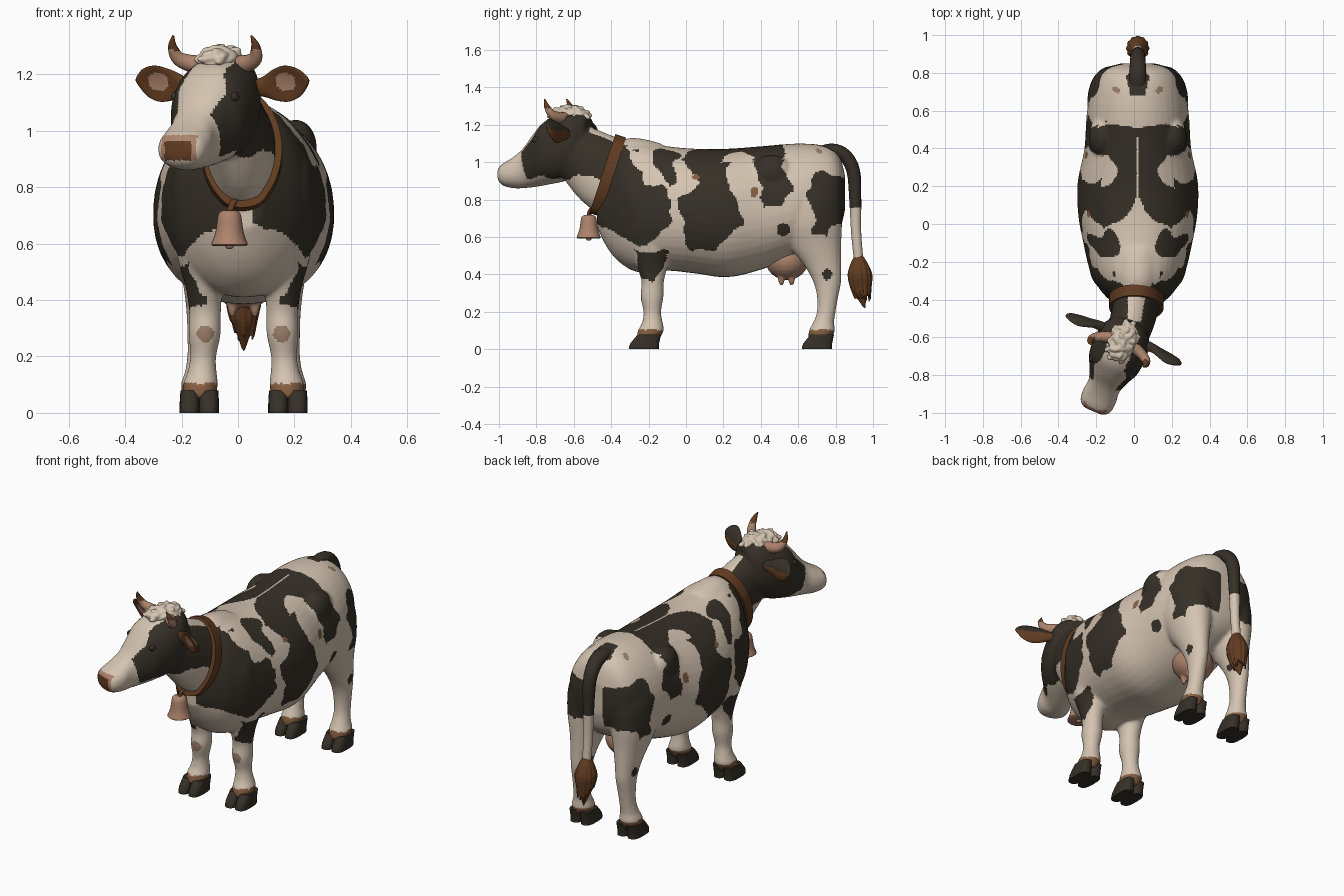
import bpy, bmesh, math, random
from mathutils import Vector, Matrix
from mathutils.bvhtree import BVHTree

if "Cube" in bpy.data.objects:
    bpy.data.objects.remove(bpy.data.objects["Cube"])

random.seed(4)
CX = 0.02
I4 = Matrix.Identity(4)
# head frame: turned toward -x, local -y is the muzzle direction
HEAD = Matrix.Translation((-0.05, -0.6, 0)) @ Matrix.Rotation(math.radians(-23), 4, 'Z')
HEAD_INV = HEAD.inverted()


def mat(name, col):
    m = bpy.data.materials.new(name)
    m.diffuse_color = (*col, 1)
    m.use_nodes = True
    m.node_tree.nodes["Principled BSDF"].inputs["Base Color"].default_value = m.diffuse_color
    return m


CREAM, BLACK, BROWN, PINK, TAN, SOFT = range(6)
MATS = [mat("cream_hide", (0.66, 0.55, 0.44)), mat("black_hide", (0.036, 0.029, 0.02)),
        mat("brown_leather", (0.12, 0.045, 0.015)), mat("pink_skin", (0.42, 0.23, 0.15)),
        mat("tan_brown", (0.24, 0.115, 0.055)), mat("soft_tan", (0.33, 0.21, 0.14))]


def finish(name, bm, rule=CREAM, angle=40, voxel=0, smooth=3):
    """Make an object; rule is a material index or a function of face centre and normal.
    A voxel size fuses overlapping pieces into one skin."""
    bmesh.ops.recalc_face_normals(bm, faces=bm.faces)
    me = bpy.data.meshes.new(name)
    bm.to_mesh(me)
    bm.free()
    ob = bpy.data.objects.new(name, me)
    bpy.context.collection.objects.link(ob)
    if voxel:
        r = ob.modifiers.new("fuse", 'REMESH')
        r.mode, r.voxel_size = 'VOXEL', voxel
        s = ob.modifiers.new("soften", 'SMOOTH')
        s.factor, s.iterations = 0.5, smooth
        dg = bpy.context.evaluated_depsgraph_get()
        me = bpy.data.meshes.new_from_object(ob.evaluated_get(dg))
        ob.modifiers.clear()
        ob.data = me
    me.materials.clear()
    for m in MATS:
        me.materials.append(m)
    for f in me.polygons:
        f.material_index = rule(f.center, f.normal) if callable(rule) else rule
    me.shade_smooth()
    me.set_sharp_from_angle(angle=math.radians(angle))
    return ob


def catmull(secs, sub):
    out = []
    for i in range(len(secs) - 1):
        a, b, c, d = (secs[max(0, min(len(secs) - 1, i + k))] for k in (-1, 0, 1, 2))
        for s in range(sub):
            t = s / sub
            out.append([0.5 * (2 * q + (r - p) * t + (2 * p - 5 * q + 4 * r - w) * t * t
                               + (3 * q - p - 3 * r + w) * t ** 3) for p, q, r, w in zip(a, b, c, d)])
    return out + [list(secs[-1])]


def loft(bm, secs, v=None, u=(1, 0, 0), n=24, sub=4, p=2.0, M=I4, egg=0):
    """Skin through (x, y, z, radius_u, radius_v) sections; egg widens the lower half."""
    pts, rings, u = catmull(secs, sub), [], Vector(u)
    for i, s in enumerate(pts):
        t = Vector(pts[min(i + 1, len(pts) - 1)][:3]) - Vector(pts[max(i - 1, 0)][:3])
        vv = Vector(v) if v else t.cross(u).normalized()
        ring = []
        for k in range(n):
            a = 2 * math.pi * k / n
            c, d = (math.copysign(abs(w) ** (2 / p), w) for w in (math.cos(a), math.sin(a)))
            co = Vector(s[:3]) + u * c * (1 - egg * d) * max(s[3], .002) + vv * d * max(s[4], .002)
            ring.append(bm.verts.new(M @ co))
        rings.append(ring)
    for a, b in zip(rings, rings[1:]):
        for k in range(n):
            bm.faces.new((a[k], a[(k + 1) % n], b[(k + 1) % n], b[k]))
    bm.faces.new(rings[0])
    bm.faces.new(rings[-1])


def ball(bm, c, r, M=I4, R=I4):
    bmesh.ops.create_uvsphere(bm, u_segments=20, v_segments=12, radius=1,
                              matrix=M @ Matrix.Translation(c) @ R @ Matrix.Diagonal((*r, 1)))


# ---- hide patches: outlines on the side (y, z) and on the back (|x|, y)
SHOULDER = [(-.44, 1.2), (-.33, 1.2), (-.31, 1.02), (-.23, .96), (-.23, .88), (-.14, .87), (-.07, .79),
            (-.10, .64), (-.2, .56), (-.3, .57), (-.42, .65), (-.47, .78)]
WITHERS = [(-.2, 1.07), (-.12, 1.12), (-.06, 1.02), (-.05, .9), (-.1, .87), (-.14, .95)]
FORELEG = [(-.28, .54), (-.2, .52), (-.1, .52), (-.12, .42), (-.17, .36), (-.24, .40)]
FLANK = [(-.03, 1.1), (.02, .98), (.07, .88), (-.04, .81), (-.02, .68), (.02, .53), (.15, .52), (.23, .61),
         (.30, .66), (.28, .8), (.22, .86), (.22, .98), (.28, 1.02), (.42, 1.01), (.5, 1.1)]
HIP = [(.36, 1.1), (.39, .9), (.42, .77), (.52, .76), (.57, .85), (.52, .96), (.56, 1.1)]
RUMP = [(.69, .95), (.78, .93), (.88, .92), (.88, .68), (.77, .66), (.76, .59), (.67, .63), (.69, .74), (.64, .85)]
SADDLE = [(-.1, .5), (.13, .52), (.3, .5), (.3, .38), (.15, .36), (.11, .28), (.14, .2), (.4, .2),
          (.4, 0), (.2, -.03), (.1, 0), (.05, .06), (0, .13), (-.1, .13)]


def inside(poly, a, b):
    hit = False
    for (x1, y1), (x2, y2) in zip(poly, poly[1:] + poly[:1]):
        if (y1 > b) != (y2 > b) and a < (x2 - x1) * (b - y1) / (y2 - y1) + x1:
            hit = not hit
    return hit


def near(a, b, ca, cb, ra, rb):
    return ((a - ca) / ra) ** 2 + ((b - cb) / rb) ** 2 < 1


def hide(co, no):
    x, y, z = co
    ax = abs(x - CX)
    h = HEAD_INV @ co
    wy = y + .010 * math.sin(33 * z + 1) + .005 * math.sin(71 * z)
    wz = z + .010 * math.sin(29 * y + 2) + .005 * math.sin(67 * y)
    if h.y < .04 and z > .83:                                   # face
        if h.y < -.385 and .895 < z < .985 and abs(h.x) < .066:
            return BROWN if h.y < -.408 and z < .962 and abs(h.x) < .05 else PINK
        blaze = .078 + .012 * math.sin(40 * z)
        return BLACK if abs(h.x) > blaze and h.y > -.26 + .25 * (1.0 - wz) and wz > .915 else CREAM
    if z > .7 and y < -.43 - .3 * (.95 - z):                    # neck
        return CREAM if wz < .92 or (no.z > .75 and ax < .05) else BLACK
    if z < .104:
        return TAN
    if y < 0 and no.y < -.45 and near(ax, z, .135, .28, .03, .03):
        return SOFT                                             # knee pads
    if no.z < -.65:
        return CREAM
    if no.z > .74 and z > .95:                                  # top of the back
        wx = ax + .01 * math.sin(30 * y)
        if near(wx, wy, .13, .775, .045, .016) or near(wx, wy, .12, .70, .02, .016):
            return SOFT
        if ax < .007 and y < .46:
            return CREAM
        return BLACK if (inside(SADDLE, wx, wy) or near(wx, wy, .15, -.11, .055, .075)
                         or (wx > .11 and -.42 < wy < -.26) or (wx < .05 and wy > .68)
                         or near(wx, wy, .22, .77, .05, .06)) else CREAM
    if near(y, z, .365, .84, .022, .03) or near(y, z, .05, .92, .018, .015):
        return TAN
    if ax > .09 and (near(y, z, .52, .64, .035, .035) or near(y, z, .755, .40, .025, .03)):
        return BLACK
    if inside(FORELEG, wy, wz) and ax > .13:
        return BLACK
    if y < -.36 and .035 < ax and wz > .66 - .3 * (ax - .1):    # chest
        return BLACK
    if ax > .05 and any(inside(p, wy, wz) for p in (SHOULDER, WITHERS, FLANK, HIP, RUMP)):
        return BLACK
    return CREAM


# ---- body: trunk, neck, head, hips and legs fused into one skin
bm = bmesh.new()
trunk = [(.85, .93, .74, .09), (.82, 1.03, .64, .18), (.75, 1.085, .57, .23), (.6, 1.10, .5, .268),
         (.4, 1.085, .425, .282), (.22, 1.072, .385, .318), (.05, 1.072, .405, .315), (-.1, 1.085, .42, .288),
         (-.25, 1.11, .41, .252), (-.35, 1.09, .46, .198), (-.42, .96, .54, .13), (-.475, .85, .65, .065)]
loft(bm, [(CX, y, (t + b) / 2, w, (t - b) / 2) for y, t, b, w in trunk], v=(0, 0, 1), n=40, p=2.12, egg=.06)
loft(bm, [(.02, -.2, .87, .18, .24), (.018, -.3, .90, .16, .235), (.012, -.42, .94, .127, .207),
          (-.02, -.55, 1.03, .118, .165), (-.05, -.64, 1.08, .11, .14)], n=32)
skull = [(-.425, .972, .90, .05), (-.40, .995, .872, .085), (-.34, 1.03, .86, .094), (-.28, 1.08, .862, .088),
         (-.22, 1.155, .868, .108), (-.15, 1.225, .88, .14), (-.05, 1.262, .9, .147), (.03, 1.275, .94, .13),
         (.09, 1.24, 1.02, .08)]
loft(bm, [(0, y, (t + b) / 2, w, (t - b) / 2) for y, t, b, w in skull], v=(0, 0, 1), n=32, p=2.25, M=HEAD)
fore = [(.05, -.205, .06, .155, .055), (.10, -.188, .07, .153, .062), (.14, -.18, .056, .148, .053),
        (.2, -.18, .047, .143, .046), (.28, -.182, .062, .138, .057), (.36, -.178, .06, .137, .057),
        (.45, -.18, .085, .14, .067), (.55, -.18, .12, .145, .09), (.7, -.2, .15, .15, .108),
        (.85, -.22, .13, .15, .1), (.98, -.22, .08, .13, .07)]
hind = [(.05, .715, .06, .16, .055), (.10, .727, .07, .16, .063), (.14, .735, .057, .158, .052),
        (.2, .75, .05, .155, .045), (.28, .757, .057, .152, .048), (.36, .755, .075, .15, .053),
        (.45, .73, .10, .148, .066), (.55, .69, .14, .145, .09), (.68, .655, .18, .145, .12),
        (.82, .65, .18, .135, .125), (.95, .65, .12, .12, .1)]
for side in (-1, 1):
    for leg in (fore, hind):
        loft(bm, [(CX + side * xo, yc, z, rx, ry) for z, yc, ry, xo, rx in leg], v=(0, 1, 0))
    ball(bm, (CX + side * .185, .46, .94), (.075, .11, .10))
body = finish("body", bm, hide, 180, voxel=.0095, smooth=8)

# ---- cloven hooves
for y0, name in ((-.225, "front_hoof"), (.70, "hind_hoof")):
    for side in (-1, 1):
        bm = bmesh.new()
        for claw in (-.034, .034):
            x = CX + side * .157 + claw
            loft(bm, [(x, y0, 0, .036, .08), (x, y0 + .004, .03, .036, .077),
                      (x, y0 + .03, .08, .033, .062)], v=(0, 1, 0), p=2.8, sub=2)
        finish(name, bm, BLACK)

# ---- tail and its hair tuft
bm = bmesh.new()
loft(bm, [(CX, .70, 1.05, .045, .03), (CX, .78, 1.065, .045, .035), (CX, .85, 1.035, .042, .036),
          (CX, .895, .95, .038, .036), (CX, .905, .8, .032, .032), (CX, .91, .62, .027, .027),
          (CX, .925, .46, .025, .025)], n=16)
finish("tail", bm, lambda c, n: BLACK if c.z > .75 + .01 * math.sin(90 * c.x) else CREAM)
bm = bmesh.new()
loft(bm, [(CX, .925, .50, .022, .022), (CX, .925, .46, .042, .045), (CX, .928, .40, .055, .062),
          (CX, .932, .33, .042, .05), (CX, .945, .26, .018, .02), (CX, .955, .22, .004, .004)], n=16)
for k in range(12):
    a = k * math.pi / 6
    c, d, e = math.cos(a), math.sin(a), random.uniform(.25, .33)
    loft(bm, [(CX + .03 * c, .925 + .03 * d, .47, .01, .01), (CX + .046 * c, .93 + .05 * d, .4, .017, .017),
              (CX + .04 * c, .935 + .047 * d, .33, .011, .011), (CX + .035 * c, .945 + .04 * d, e, .004, .004)],
         n=8, sub=3)
finish("tail_tuft", bm, BROWN, voxel=.0045, smooth=1)

# ---- udder with four teats
bm = bmesh.new()
ball(bm, (CX, .54, .475), (.12, .115, .105))
for x in (-.04, .04):
    for y in (.51, .565):
        loft(bm, [(CX + x, y, .42, .026, .026), (CX + x, y, .37, .018, .018), (CX + x, y, .342, .009, .009)],
             v=(0, 1, 0), n=12)
finish("udder", bm, PINK, voxel=.008)


# ---- ears, horns and eyes, mirrored in the head frame
def ear_rule(c, n):
    q, m = HEAD_INV @ c, HEAD_INV.to_3x3() @ n
    if m.y > 0 and m.z > .22 or m.z > .8:
        return BLACK
    return PINK if m.y < -.2 and near(abs(q.x), q.z, .245, 1.172, .04, .032) else BROWN


PIVOT = Matrix.Translation((0, 0, 1.165))
TILT = PIVOT @ Matrix.Rotation(math.radians(16), 4, 'X') @ PIVOT.inverted()
for side in (-1, 1):
    S = HEAD @ Matrix.Diagonal((side, 1, 1, 1))
    bm = bmesh.new()
    loft(bm, [(.10, .0, 1.15, .028, .025), (.15, .004, 1.155, .024, .036), (.20, .004, 1.165, .018, .057),
              (.25, .002, 1.172, .015, .067), (.295, -.002, 1.176, .013, .052), (.322, -.006, 1.18, .01, .024),
              (.333, -.008, 1.182, .003, .005)], v=(0, 0, 1), u=(0, 1, 0), n=48, sub=6)
    for v in bm.verts:                                          # cup the ear forward
        v.co.y -= .018 * ((v.co.z - 1.168) / .066) ** 2 * min(1, max(0, (v.co.x - .12) / .08))
    bm.transform(S @ TILT)
    finish("ear", bm, ear_rule)
    bm = bmesh.new()
    loft(bm, [(.07, -.03, 1.235, .032, .032), (.115, -.045, 1.24, .03, .03), (.15, -.065, 1.26, .025, .025),
              (.16, -.088, 1.30, .016, .016), (.15, -.105, 1.338, .003, .003)], u=(0, 1, 0), n=16, M=S)
    finish("horn", bm, lambda c, n: BROWN if c.z > 1.285 else PINK)
    bm = bmesh.new()
    ball(bm, (.115, -.17, 1.12), (.014, .022, .018), S)
    finish("eye", bm, BLACK)
    bm = bmesh.new()
    ball(bm, (.04, -.412, .945), (.013, .008, .011), S)
    finish("nostril", bm, BROWN)

# ---- curly forelock
bm = bmesh.new()
ball(bm, (0, -.025, 1.238), (.066, .105, .056), HEAD)
for k in range(34):
    a, e = k * 2.4, math.acos(1 - k / 38)
    c = (.06 * math.sin(e) * math.cos(a), -.025 + .10 * math.sin(e) * math.sin(a), 1.238 + .053 * math.cos(e))
    R = Matrix.Rotation(random.uniform(0, 3.1), 4, 'Z') @ Matrix.Rotation(random.uniform(-.4, .4), 4, 'X')
    ball(bm, c, (.017, .034, .015), HEAD, R)
finish("forelock", bm, CREAM, voxel=.005, smooth=1)

# ---- collar fitted around the neck
b2 = bmesh.new()
b2.from_mesh(body.data)
tree = BVHTree.FromBMesh(b2)
b2.free()
ctr, vdir = Vector((.012, -.415, .94)), Vector((0, .31, .95)).normalized()
axis = Vector((0, -vdir.z, vdir.y))
bm, rings = bmesh.new(), []
for k in range(64):
    a = 2 * math.pi * k / 64
    d = Vector((1, 0, 0)) * math.cos(a) + vdir * math.sin(a)
    reach = []
    for off in (-.03, 0, .03):
        hit = tree.ray_cast(ctr + axis * off, d)
        reach.append(hit[3] if hit[0] else .18)
    rad = min(sorted(reach)[1] + .004, .235)
    rings.append([bm.verts.new(ctr + axis * o + d * (rad + g))
                  for o, g in ((-.03, -.015), (-.03, .012), (.03, .012), (.03, -.015))])
for a, b in zip(rings, rings[1:] + rings[:1]):
    for k in range(4):
        bm.faces.new((a[k], a[(k + 1) % 4], b[(k + 1) % 4], b[k]))
finish("collar", bm, BROWN)

# ---- bell hanging from the collar
bm = bmesh.new()
bx, by = -.03, -.52
loft(bm, [(bx, by, z, q, q) for z, q in ((.718, .022), (.708, .038), (.68, .044), (.64, .05), (.61, .06),
                                         (.597, .065), (.592, .058))], v=(0, 1, 0), n=28, sub=2)
ball(bm, (bx, by, .594), (.016, .016, .014))
finish("bell", bm, PINK)
bm = bmesh.new()
loft(bm, [(bx + .025, by + .035, .765, .014, .014), (bx + .012, by + .01, .745, .013, .013),
          (bx, by, .71, .012, .012)], v=(0, 1, 0), n=12)
finish("bell_strap", bm, BROWN)
